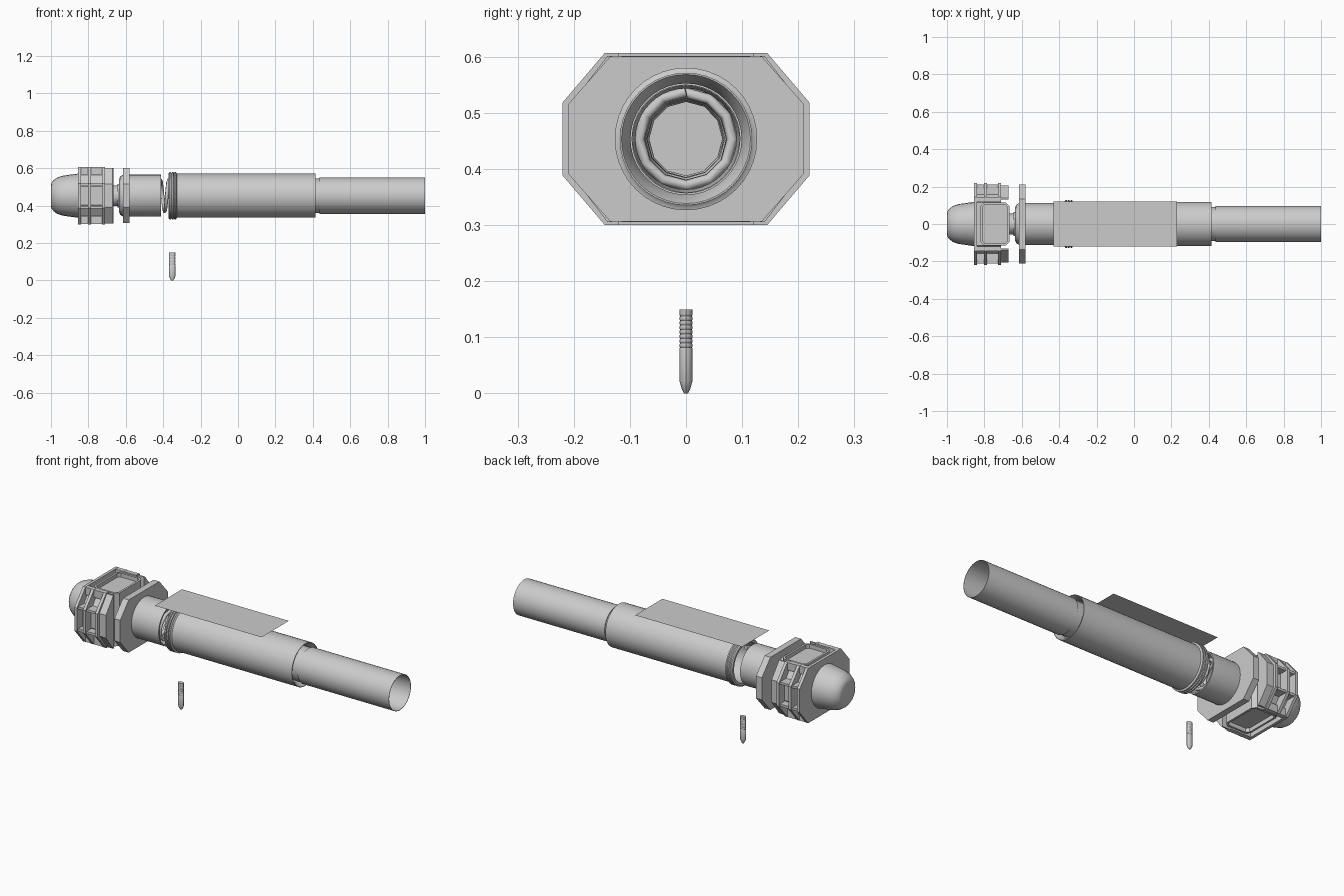
import bpy, bmesh
from math import sin, cos, pi, radians

cube = bpy.data.objects.get("Cube")
if cube:
    bpy.data.objects.remove(cube, do_unlink=True)

AXIS_Z = 0.4535

grey = bpy.data.materials.new("plain grey")
grey.use_nodes = True
colour = (0.6, 0.6, 0.6, 1)
grey.diffuse_color = colour
grey.node_tree.nodes["Principled BSDF"].inputs["Base Color"].default_value = colour


def finish(name, bm, smooth=False, z=AXIS_Z):
    """Turn a bmesh into a finished object."""
    bmesh.ops.recalc_face_normals(bm, faces=bm.faces[:])
    mesh = bpy.data.meshes.new(name)
    bm.to_mesh(mesh)
    bm.free()
    mesh.materials.append(grey)
    obj = bpy.data.objects.new(name, mesh)
    obj.location.z = z
    bpy.context.collection.objects.link(obj)
    if smooth:
        bpy.ops.object.select_all(action="DESELECT")
        obj.select_set(True)
        bpy.context.view_layer.objects.active = obj
        bpy.ops.object.shade_smooth_by_angle(angle=radians(35))
    return obj


def lathe(name, profile, sides=32, closed=False):
    """Revolve (x, radius) points about the long axis."""
    bm = bmesh.new()
    rings = [[bm.verts.new((x, r * sin(2 * pi * i / sides), r * cos(2 * pi * i / sides)))
              for i in range(sides)] for x, r in profile]
    pairs = list(zip(rings, rings[1:]))
    if closed:
        pairs.append((rings[-1], rings[0]))
    else:
        bm.faces.new(rings[0])
        bm.faces.new(rings[-1])
    for a, b in pairs:
        for i in range(sides):
            j = (i + 1) % sides
            bm.faces.new((a[i], a[j], b[j], b[i]))
    return finish(name, bm, True)


def extrude(bm, outline, x0, x1):
    """Add a prism with a (y, z) outline, running along x."""
    ends = [[bm.verts.new((x, y, z)) for y, z in outline] for x in (x0, x1)]
    for end in ends:
        bm.faces.new(end)
    for i in range(len(outline)):
        j = (i + 1) % len(outline)
        bm.faces.new((ends[0][i], ends[0][j], ends[1][j], ends[1][i]))


def octagon(w, h, cut_y, cut_z):
    quarter = [(w, cut_z), (cut_y, h)]
    right = [(y, -z) for y, z in reversed(quarter)] + quarter
    return right + [(-y, -z) for y, z in right]


def box(bm, x0, x1, y0, y1, z0, z1):
    extrude(bm, [(y0, z0), (y1, z0), (y1, z1), (y0, z1)], x0, x1)


# Rounded end cap
lathe("dome", [(-1.0, 0.058), (-0.996, 0.07), (-0.985, 0.084), (-0.965, 0.098),
               (-0.935, 0.107), (-0.9, 0.112), (-0.855, 0.118)], 24)

# Octagonal cage: end plate, inner body, ribs with open top and bottom, corner bars
bm = bmesh.new()
extrude(bm, octagon(0.22, 0.153, 0.145, 0.065), -0.856, -0.84)
extrude(bm, octagon(0.17, 0.125, 0.115, 0.05), -0.84, -0.71)
for x0, x1 in ((-0.803, -0.787), (-0.728, -0.712)):
    for s in (-1, 1):
        rib = [(0.12, 0.153), (0.145, 0.153), (0.22, 0.065), (0.22, -0.065),
               (0.145, -0.153), (0.12, -0.153)]
        extrude(bm, [(s * y, z) for y, z in rib], x0, x1)
for s in (-1, 1):
    for t in (-1, 1):
        box(bm, -0.84, -0.712, s * 0.15, s * 0.21, t * 0.055, t * 0.068)
        box(bm, -0.84, -0.712, s * 0.12, s * 0.145, t * 0.11, t * 0.152)
finish("cage", bm)

# Side brackets beside the cage
bm = bmesh.new()
bracket = [(0.132, 0.148), (0.14, 0.148), (0.205, 0.063), (0.205, -0.063),
           (0.14, -0.148), (0.132, -0.148)]
for s in (-1, 1):
    extrude(bm, [(s * y, z) for y, z in bracket], -0.712, -0.672)
finish("side_brackets", bm)

# Central block with clipped corners and raised rims above and below
bm = bmesh.new()
plan = [(-0.82, -0.095), (-0.80, -0.115), (-0.685, -0.115), (-0.665, -0.095),
        (-0.665, 0.095), (-0.685, 0.115), (-0.80, 0.115), (-0.82, 0.095)]
low = [bm.verts.new((x, y, -0.148)) for x, y in plan]
high = [bm.verts.new((x, y, 0.148)) for x, y in plan]
caps = [bm.faces.new(low), bm.faces.new(high)]
for i in range(len(plan)):
    j = (i + 1) % len(plan)
    bm.faces.new((low[i], low[j], high[j], high[i]))
bmesh.ops.recalc_face_normals(bm, faces=bm.faces[:])
for cap in caps:
    sign = 1 if cap.normal.z > 0 else -1
    bmesh.ops.inset_individual(bm, faces=[cap], thickness=0.012)
    inner = bmesh.ops.extrude_face_region(bm, geom=[cap])["geom"]
    bmesh.ops.translate(bm, vec=(0, 0, -0.022 * sign),
                        verts=[v for v in inner if isinstance(v, bmesh.types.BMVert)])
    bmesh.ops.delete(bm, geom=[cap], context="FACES_ONLY")
finish("central_block", bm)

# Neck, open cup and octagonal flange
lathe("neck", [(-0.67, 0.055), (-0.645, 0.055), (-0.645, 0.063), (-0.63, 0.063)], 16)
lathe("cup", [(-0.60, 0.07), (-0.60, 0.10), (-0.412, 0.105), (-0.412, 0.112),
              (-0.60, 0.112), (-0.618, 0.11), (-0.63, 0.102), (-0.635, 0.09),
              (-0.635, 0.05)], 32)
bm = bmesh.new()
extrude(bm, octagon(0.21, 0.147, 0.135, 0.062), -0.616, -0.58)
finish("flange", bm)

# Coil spring reaching from the cup into the tube
STEPS, TURNS = 12, 5
curve = bpy.data.curves.new("spring_path", "CURVE")
curve.dimensions = "3D"
curve.bevel_depth = 0.01
curve.bevel_resolution = 1
curve.use_fill_caps = True
spline = curve.splines.new("POLY")
count = STEPS * TURNS
spline.points.add(count)
for i, p in enumerate(spline.points):
    a, f = 2 * pi * i / STEPS, i / count
    r = 0.074 + 0.01 * f
    p.co = (-0.59 + 0.22 * f, r * sin(a), r * cos(a), 1)
curve.materials.append(grey)
spring = bpy.data.objects.new("spring", curve)
spring.location.z = AXIS_Z
bpy.context.collection.objects.link(spring)

# Main tube with ridged collar and bevelled mouth
profile = [(-0.372, 0.108), (-0.372, 0.12)]
for x in (-0.366, -0.352, -0.338):
    profile += [(x, 0.127), (x + 0.007, 0.127), (x + 0.009, 0.121)]
profile += [(-0.326, 0.118), (0.415, 0.118), (0.415, 0.115), (0.385, 0.099), (0.38, 0.099)]
lathe("main_tube", profile, 40, closed=True)

# Narrow tube, open at both ends
lathe("narrow_tube", [(0.38, 0.092), (0.435, 0.092), (0.435, 0.097), (1.0, 0.097),
                      (1.0, 0.095), (0.44, 0.09), (0.38, 0.09)], 40, closed=True)

# Flat sheet floating above the tube
bm = bmesh.new()
bm.faces.new([bm.verts.new((x, y, 0)) for x, y in
              ((-0.43, -0.12), (0.23, -0.12), (0.23, 0.12), (-0.43, 0.12))])
sheet = finish("label_sheet", bm, z=0.603)

# Small slider below, with a tapered tip and fine grip ridges
bm = bmesh.new()
sections = [(0, 0.3), (0.008, 0.65), (0.022, 1), (0.08, 1)]
for i in range(8):
    z = 0.082 + i * 0.008
    sections += [(z, 0.93), (z + 0.002, 1), (z + 0.005, 1)]
sections.append((0.15, 1))
rings = [[bm.verts.new((0.017 * s * cos(k * pi / 6), 0.0115 * s * sin(k * pi / 6), z))
          for k in range(12)] for z, s in sections]
for a, b in zip(rings, rings[1:]):
    for k in range(12):
        j = (k + 1) % 12
        bm.faces.new((a[k], a[j], b[j], b[k]))
bm.faces.new(rings[0])
bm.faces.new(rings[-1])
slider = finish("slider", bm, True, z=0)
slider.location.x = -0.352
